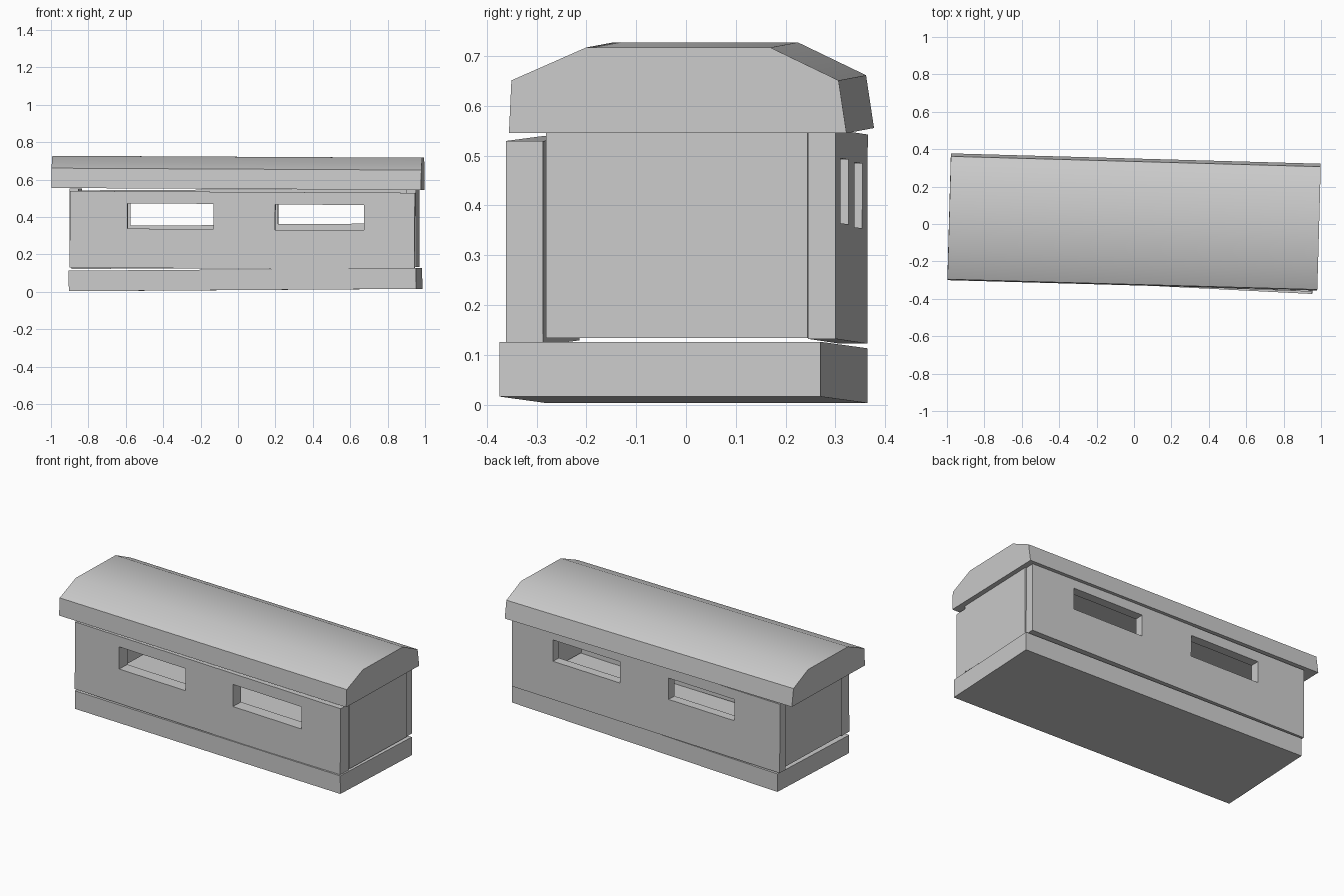
import bpy, bmesh
from math import radians
from mathutils import Matrix, Euler, Vector

old = bpy.data.objects.get("Cube")
if old:
    bpy.data.objects.remove(old)

# One plain grey for everything
grey = bpy.data.materials.new("plain_grey")
grey.use_nodes = True
colour = (0.6, 0.6, 0.6, 1)
grey.diffuse_color = colour
grey.node_tree.nodes["Principled BSDF"].inputs["Base Color"].default_value = colour


def make_object(name, bm, centre, yaw, tilt):
    """Finish a mesh and set it down slightly crooked."""
    bmesh.ops.recalc_face_normals(bm, faces=bm.faces)
    mesh = bpy.data.meshes.new(name)
    bm.to_mesh(mesh)
    bm.free()
    mesh.materials.append(grey)
    obj = bpy.data.objects.new(name, mesh)
    obj.location = centre
    obj.rotation_euler = Euler((0, radians(tilt), radians(yaw)))
    bpy.context.collection.objects.link(obj)
    return obj


def slab(name, size, centre, yaw=0, tilt=0):
    bm = bmesh.new()
    bmesh.ops.create_cube(bm, size=1, matrix=Matrix.Diagonal((*size, 1)))
    return make_object(name, bm, centre, yaw, tilt)


def activate(obj):
    bpy.ops.object.select_all(action='DESELECT')
    obj.select_set(True)
    bpy.context.view_layer.objects.active = obj


def cut_windows(wall, spans, height, yaw, tilt):
    """Cut openings; each span is left x, right x and middle height."""
    for x0, x1, z in spans:
        y = wall.location.y - (x0 + x1) / 2 * 0.036
        cutter = slab("window_cutter", (x1 - x0, 0.3, height),
                      ((x0 + x1) / 2, y, z), yaw, tilt)
        cutter.hide_render = True
        activate(wall)
        mod = wall.modifiers.new("window", 'BOOLEAN')
        mod.operation = 'DIFFERENCE'
        mod.solver = 'EXACT'
        mod.object = cutter
        bpy.ops.object.modifier_apply(modifier=mod.name)
        bpy.data.objects.remove(cutter)


# Base plinth
slab("base", (1.86, 0.645, 0.11), (0.04, -0.005, 0.0645), -2.9, -0.4)

# Long walls with two openings each
front = slab("front_wall", (1.845, 0.075, 0.41), (0.024, -0.288, 0.329), -2.25, 0.3)
cut_windows(front, [(-0.59, -0.13, 0.404), (0.2, 0.675, 0.398)], 0.135, -2.25, 0.3)
back = slab("back_wall", (1.855, 0.055, 0.42), (0.037, 0.305, 0.337), -2, -0.3)
cut_windows(back, [(-0.575, -0.12, 0.42), (0.215, 0.68, 0.428)], 0.13, -2, -0.3)

# End panels between the long walls
slab("left_end_panel", (0.05, 0.525, 0.415), (0.935, -0.018, 0.341), -2)
slab("right_end_panel", (0.05, 0.525, 0.415), (-0.868, 0.047, 0.345), -2)

# Faceted barrel roof, extruded along its length
profile = [(-0.338, 0), (-0.333, 0.106), (-0.183, 0.172),
           (0.187, 0.172), (0.324, 0.106), (0.34, 0)]
length = 1.978
bm = bmesh.new()
end = bm.faces.new([bm.verts.new((-length / 2, y, z)) for y, z in profile])
ext = bmesh.ops.extrude_face_region(bm, geom=[end], use_keep_orig=True)
bmesh.ops.translate(bm, vec=Vector((length, 0, 0)),
                    verts=[v for v in ext["geom"] if isinstance(v, bmesh.types.BMVert)])
roof = make_object("roof", bm, (0, 0.01, 0.55), -1.6, 0.3)
activate(roof)
bpy.ops.object.shade_smooth_by_angle(angle=radians(35))
